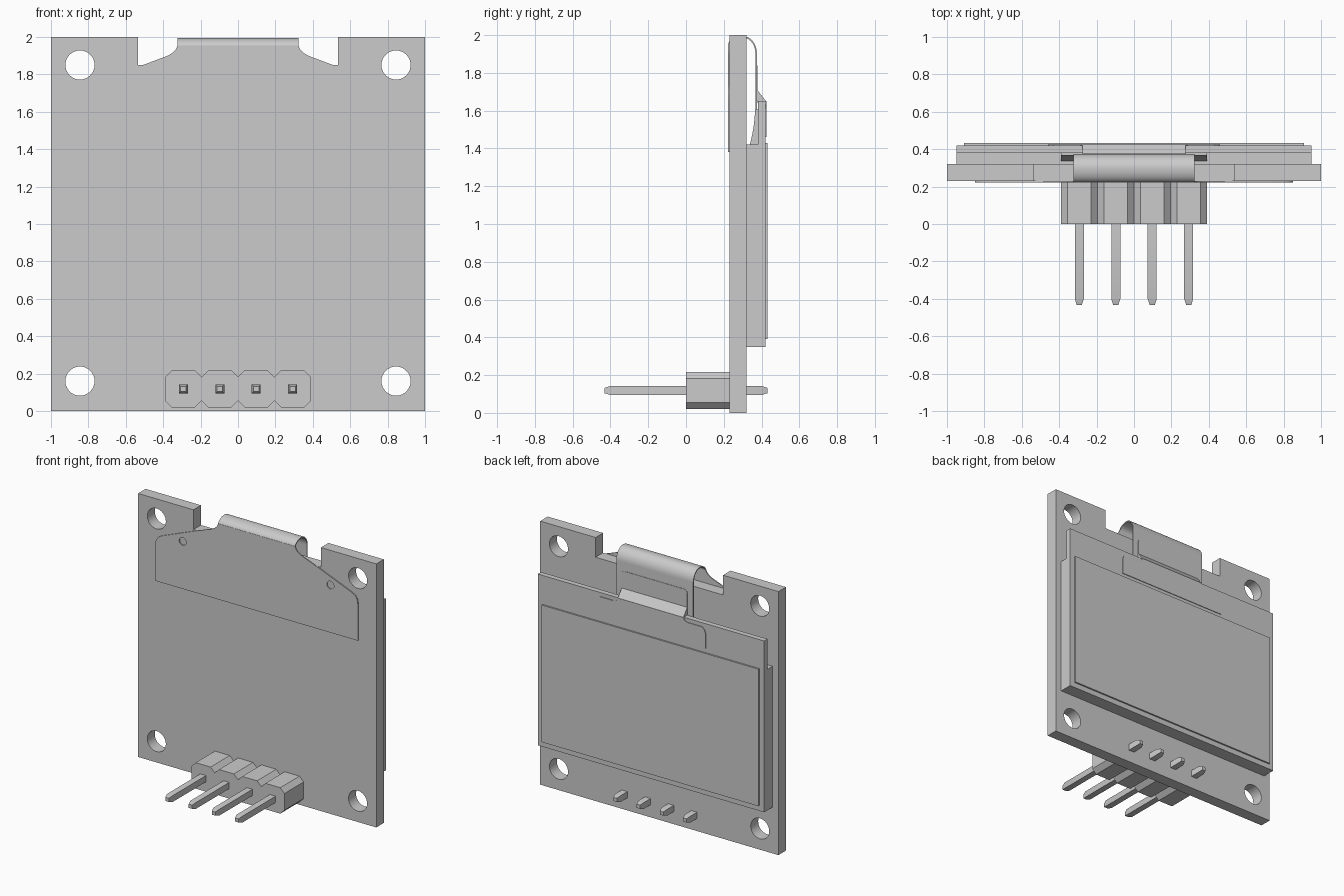
import bpy, bmesh, math
from mathutils import Matrix

if "Cube" in bpy.data.objects:
    bpy.data.objects.remove(bpy.data.objects["Cube"])

grey = bpy.data.materials.new("plain_grey")
grey.diffuse_color = (0.6, 0.6, 0.6, 1)
grey.use_nodes = True
grey.node_tree.nodes["Principled BSDF"].inputs["Base Color"].default_value = grey.diffuse_color


def finish(name, mesh):
    bm = bmesh.new()
    bm.from_mesh(mesh)
    bmesh.ops.remove_doubles(bm, verts=bm.verts, dist=0.0002)
    bmesh.ops.recalc_face_normals(bm, faces=bm.faces)
    bm.to_mesh(mesh)
    bm.free()
    mesh.materials.clear()
    mesh.materials.append(grey)
    ob = bpy.data.objects.new(name, mesh)
    bpy.context.collection.objects.link(ob)
    bpy.ops.object.select_all(action='DESELECT')
    bpy.context.view_layer.objects.active = ob
    ob.select_set(True)
    bpy.ops.object.shade_smooth_by_angle(angle=math.radians(30))
    return ob


def plate(name, loops, y0, y1):
    """Fill x/z outlines (later loops are holes) and extrude from y0 to y1."""
    cu = bpy.data.curves.new(name, 'CURVE')
    cu.dimensions = '2D'
    cu.fill_mode = 'BOTH'
    cu.extrude = (y1 - y0) / 2
    for loop in loops:
        sp = cu.splines.new('POLY')
        sp.points.add(len(loop) - 1)
        for p, (x, z) in zip(sp.points, loop):
            p.co = (x, z, 0, 1)
        sp.use_cyclic_u = True
    tmp = bpy.data.objects.new(name + "_outline", cu)
    bpy.context.collection.objects.link(tmp)
    dg = bpy.context.evaluated_depsgraph_get()
    mesh = bpy.data.meshes.new_from_object(tmp.evaluated_get(dg))
    bpy.data.objects.remove(tmp)
    mesh.transform(Matrix.Translation((0, (y0 + y1) / 2, 0)) @ Matrix.Rotation(math.pi / 2, 4, 'X'))
    return finish(name, mesh)


def prism(name, profile, half_width):
    """Extrude a y/z profile symmetrically along x."""
    bm = bmesh.new()
    a = [bm.verts.new((-half_width, y, z)) for y, z in profile]
    b = [bm.verts.new((half_width, y, z)) for y, z in profile]
    n = len(profile)
    for i in range(n):
        j = (i + 1) % n
        bm.faces.new((a[i], a[j], b[j], b[i]))
    bm.faces.new(a)
    bm.faces.new(b[::-1])
    mesh = bpy.data.meshes.new(name)
    bm.to_mesh(mesh)
    bm.free()
    return finish(name, mesh)


def rect(w, z0, z1):
    return [(-w, z0), (w, z0), (w, z1), (-w, z1)]


def circle(x, z, r, n=32):
    return [(x + r * math.cos(2 * math.pi * i / n), z + r * math.sin(2 * math.pi * i / n)) for i in range(n)]


def mirrored(right):
    return right + [(-x, z) for x, z in reversed(right)]


# Circuit board with top notch and corner holes
board = mirrored([(1, 0), (1, 2), (0.535, 2), (0.535, 1.85)])
holes = [circle(sx * 0.845, z, 0.078) for sx in (-1, 1) for z in (0.16, 1.85)]
plate("circuit_board", [board] + holes, 0.23, 0.32)

# Display stack
plate("inner_glass", [rect(0.95, 0.35, 1.42)], 0.32, 0.38)
plate("outer_glass", [rect(0.95, 0.35, 1.65)], 0.38, 0.42)
plate("screen_film", [rect(0.91, 0.39, 1.43)], 0.42, 0.432)

# Flat ribbon area on the board front, with flared neck and small holes
ribbon = mirrored([(0.85, 1.38), (0.85, 1.66), (0.845, 1.69), (0.83, 1.715), (0.8, 1.733),
                   (0.5, 1.853), (0.375, 1.9), (0.35, 1.915), (0.333, 1.932), (0.323, 1.955)])
plate("ribbon_front", [ribbon] + [circle(s * 0.62, 1.74, 0.03, 20) for s in (-1, 1)], 0.222, 0.23)


# Ribbon bend over the top and down to the glass
def bend(t):
    path = []
    for i in range(25):
        a = math.pi * (1 - i / 24)
        c, s = math.cos(a), math.sin(a)
        ry, rz = (0.078, 0.05) if c < 0 else (0.075, 0.09)
        path.append((0.30 + (ry - t) * c, 1.945 + (0.05 - t) * s if c < 0
                     else 1.905 + (rz - t) * s))
    return path


prism("ribbon_bend", bend(0) + [(0.375, 1.60), (0.367, 1.60)] + bend(0.008)[::-1], 0.323)

# Sealant under the ribbon with a hollow edge, and sloped bead above the glass
prism("ribbon_seal", [(0.32, 1.42), (0.338, 1.42), (0.35, 1.47), (0.36, 1.53), (0.367, 1.61),
                      (0.38, 1.61), (0.38, 1.42)], 0.39)
prism("glass_bead", [(0.373, 1.65), (0.373, 1.715), (0.424, 1.65)], 0.275)
plate("bead_backing", [mirrored([(0.275, 1.64), (0.275, 1.815), (0.268, 1.833), (0.25, 1.84)])], 0.374, 0.378)

# Rounded tape on the glass
plate("glass_tape", [mirrored([(0.46, 1.46), (0.46, 1.58), (0.45, 1.605), (0.43, 1.62),
                               (0.31, 1.62), (0.285, 1.63), (0.275, 1.65)])], 0.42, 0.425)

# Pin header: chamfered housing of four cells with square tapered pins
pitch, c = 0.195, 0.035
centres = [(i - 1.5) * pitch for i in range(4)]
top = []
for x in centres:
    h = pitch / 2
    top += [(x - h, 0.217 - c), (x - h + c, 0.217), (x + h - c, 0.217)]
top.append((2 * pitch, 0.217 - c))
bottom = [(x, 0.237 - z) for x, z in reversed(top)]
plate("header_housing", [top + bottom], 0.0, 0.23)

for n, x in enumerate(centres):
    bm = bmesh.new()
    rings = []
    for y, h in ((-0.432, 0.014), (-0.4, 0.024), (0.4, 0.024), (0.432, 0.014)):
        rings.append([bm.verts.new((x + sx * h, y, 0.1185 + sz * h))
                      for sx, sz in ((-1, -1), (1, -1), (1, 1), (-1, 1))])
    for r, s in zip(rings, rings[1:]):
        for i in range(4):
            bm.faces.new((r[i], r[(i + 1) % 4], s[(i + 1) % 4], s[i]))
    bm.faces.new(rings[0])
    bm.faces.new(rings[-1])
    mesh = bpy.data.meshes.new("header_pin")
    bm.to_mesh(mesh)
    bm.free()
    finish(f"header_pin_{n + 1}", mesh)
